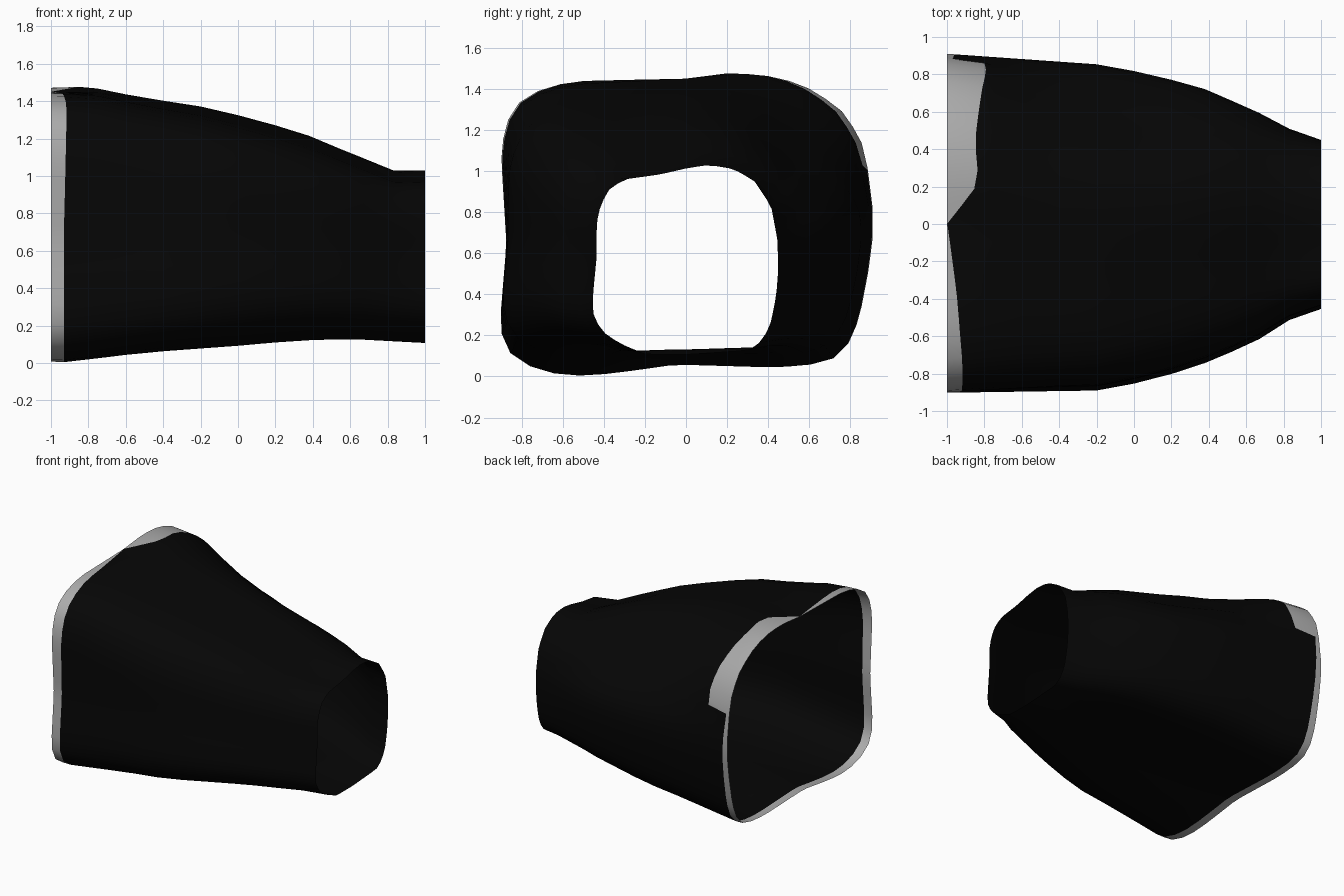
import bpy, bmesh, math

if "Cube" in bpy.data.objects:
    bpy.data.objects.remove(bpy.data.objects["Cube"])


def make_material(name, value):
    mat = bpy.data.materials.new(name)
    mat.use_nodes = True
    colour = (value, value, value, 1)
    mat.diffuse_color = colour
    mat.node_tree.nodes["Principled BSDF"].inputs["Base Color"].default_value = colour
    return mat


# Cross-sections (y, z) of the wide and narrow openings
WIDE = [(-.49, 0), (-.25, .03), (-.05, .06), (.4, .045), (.58, .05), (.73, .09),
        (.81, .18), (.85, .31), (.89, .52), (.91, .68), (.91, .82), (.885, 1.02),
        (.85, 1.17), (.76, 1.3), (.63, 1.4), (.45, 1.47), (.24, 1.485), (0, 1.46),
        (-.5, 1.45), (-.68, 1.425), (-.81, 1.355), (-.89, 1.23), (-.905, 1.06),
        (-.88, .65), (-.91, .28), (-.9, .16), (-.83, .07), (-.68, .015)]
NARROW = [(-.2, .11), (0, .11), (.3, .13), (.37, .18), (.41, .27), (.435, .4),
          (.445, .53), (.44, .67), (.41, .83), (.33, .95), (.25, 1), (.19, 1.02),
          (.1, 1.03), (0, 1.015), (-.13, .985), (-.31, .96), (-.38, .91),
          (-.42, .84), (-.44, .75), (-.44, .59), (-.46, .38), (-.455, .29),
          (-.41, .22), (-.33, .165)]

# Extent of the tube along x: (x, value) for each side
FRONT = [(-1, -.905), (-.2, -.895), (.1, -.84), (.4, -.74), (.65, -.63), (.83, -.515), (1, -.455)]
BACK = [(-1, .91), (-.2, .855), (.05, .81), (.35, .735), (.65, .605), (.83, .51), (1, .45)]
BOTTOM = [(-1, .005), (-.92, 0), (-.45, .05), (0, .085), (.3, .113), (.6, .125), (1, .107)]
TOP = [(-1, 1.475), (-.8, 1.485), (-.63, 1.455), (-.2, 1.39), (.1, 1.32), (.38, 1.23), (.83, 1.035), (1, 1.03)]

# How far the upper corners are rounded off along x
BACK_ROUNDING = [(-1, 0), (-.8, .02), (-.5, .12), (-.3, .18), (0, .22), (.3, .21), (.7, .08), (1, 0)]
FRONT_ROUNDING = [(-1, 0), (-.4, .03), (.3, .04), (1, 0)]

# Width of the pale cuff by angle around the opening, with a step at the back
CUFF = [(0, .045), (20.5, .03), (21.5, .2), (32, .21), (47, .18), (63, .15),
        (76, .17), (90, .002), (115, .055), (135, .085), (180, .07), (225, .07),
        (270, .07), (315, .06), (360, .045)]


def interpolate(table, x):
    for (a, va), (b, vb) in zip(table, table[1:]):
        if x <= b:
            return va + (vb - va) * (x - a) / (b - a)
    return table[-1][1]


def radius_table(points, steps=12):
    """Outline in its unit box, as radius by angle in degrees."""
    ys, zs = zip(*points)
    rows = []
    for (y, z), (y_next, z_next) in zip(points, points[1:] + points[:1]):
        for k in range(steps):
            py, pz = y + (y_next - y) * k / steps, z + (z_next - z) * k / steps
            u = (2 * py - max(ys) - min(ys)) / (max(ys) - min(ys))
            v = (2 * pz - max(zs) - min(zs)) / (max(zs) - min(zs))
            rows.append((math.degrees(math.atan2(v, u)) % 360, math.hypot(u, v)))
    rows.sort()
    first, last = rows[0], rows[-1]
    return [(last[0] - 360, last[1])] + rows + [(first[0] + 360, first[1])]


wide, narrow = radius_table(WIDE), radius_table(NARROW)


def surface_point(x, angle):
    t = (x + 1) / 2
    r = interpolate(wide, angle) * (1 - t) + interpolate(narrow, angle) * t
    a = math.radians(angle)
    if angle < 180:
        rounding = BACK_ROUNDING if angle < 90 else FRONT_ROUNDING
        r *= 1 - interpolate(rounding, x) * math.sin(2 * a) ** 2
    lo_y, hi_y, lo_z, hi_z = (interpolate(s, x) for s in (FRONT, BACK, BOTTOM, TOP))
    return (x, (lo_y + hi_y + r * math.cos(a) * (hi_y - lo_y)) / 2,
            (lo_z + hi_z + r * math.sin(a) * (hi_z - lo_z)) / 2)


# Open tapered sleeve; the first strip of faces is the cuff
angles = sorted([i * 6 for i in range(60)] + [20.5, 21.5])
stations = [-.75, -.6, -.4, -.2, 0, .2, .38, .52, .67, .83, 1]
bm = bmesh.new()
columns = [[bm.verts.new(surface_point(x, a))
            for x in [-1, interpolate(CUFF, a) - 1] + stations] for a in angles]
for i, column in enumerate(columns):
    following = columns[(i + 1) % len(columns)]
    for j in range(len(column) - 1):
        face = bm.faces.new((column[j], column[j + 1], following[j + 1], following[j]))
        face.material_index = 1 if j == 0 else 0
        face.smooth = True
bmesh.ops.recalc_face_normals(bm, faces=bm.faces)
if sum(f.normal.z * (f.calc_center_median().z - .7) for f in bm.faces) < 0:
    bmesh.ops.reverse_faces(bm, faces=bm.faces)

mesh = bpy.data.meshes.new("sleeve")
bm.to_mesh(mesh)
bm.free()
mesh.materials.append(make_material("black fabric", .0018))
mesh.materials.append(make_material("pale grey cuff", .41))
sleeve = bpy.data.objects.new("sleeve", mesh)
bpy.context.collection.objects.link(sleeve)
